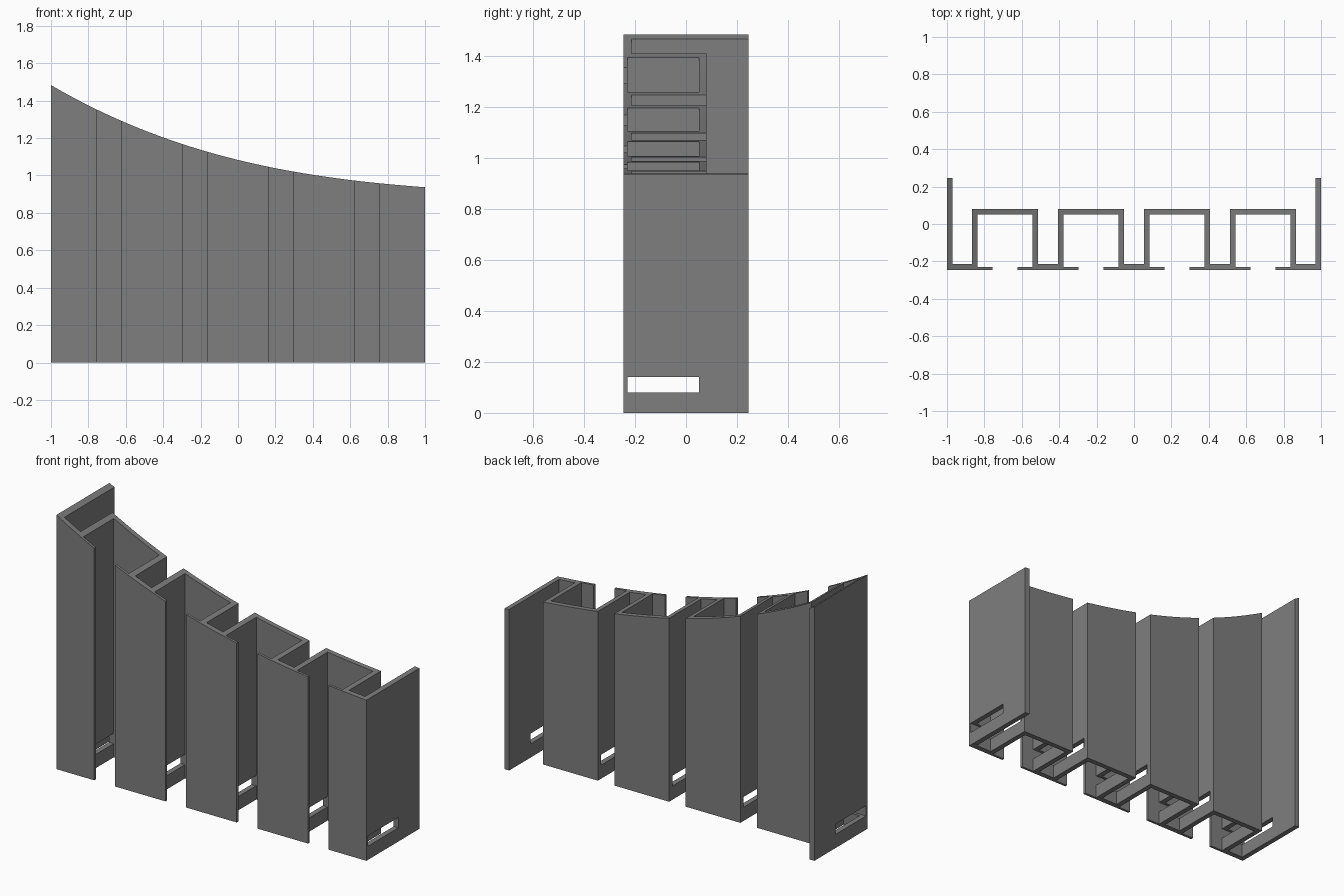
import bpy, bmesh

if "Cube" in bpy.data.objects:
    bpy.data.objects.remove(bpy.data.objects["Cube"])

FRONT, BACK = -0.245, 0.245
LIP, FLANGE = -0.23, -0.214        # rear faces of the thin lips and thick flanges
CH_IN, CH_OUT = 0.05, 0.08         # inner and outer faces of the channel backs
CENTRES = (-0.69, -0.23, 0.23, 0.69)
HALF_OUT, HALF_IN, HALF_GAP = 0.177, 0.147, 0.067


def prism(name, points, offset):
    """Closed polygon extruded along a vector."""
    bm = bmesh.new()
    face = bm.faces.new([bm.verts.new(p) for p in points])
    ext = bmesh.ops.extrude_face_region(bm, geom=[face])
    moved = [v for v in ext["geom"] if isinstance(v, bmesh.types.BMVert)]
    bmesh.ops.translate(bm, verts=moved, vec=offset)
    bmesh.ops.recalc_face_normals(bm, faces=bm.faces[:])
    mesh = bpy.data.meshes.new(name)
    bm.to_mesh(mesh)
    bm.free()
    obj = bpy.data.objects.new(name, mesh)
    bpy.context.collection.objects.link(obj)
    return obj


def cut(obj, cutter):
    """Subtract the cutter and discard it."""
    mod = obj.modifiers.new("cut", "BOOLEAN")
    mod.operation, mod.solver, mod.object = "DIFFERENCE", "EXACT", cutter
    bpy.context.view_layer.objects.active = obj
    bpy.ops.object.modifier_apply(modifier=mod.name)
    bpy.data.objects.remove(cutter, do_unlink=True)


def top_height(x):
    return 1.083 - 0.245 * x + 0.127 * x**2 - 0.028 * x**3


# Plan outline: rear side left to right, around the channels
outline = [(-1, FRONT), (-1, BACK), (-0.97, BACK), (-0.97, FLANGE)]
for c in CENTRES:
    l, r = c - HALF_OUT, c + HALF_OUT
    outline += [(l, FLANGE), (l, CH_OUT), (r, CH_OUT), (r, FLANGE)]
outline += [(0.97, FLANGE), (0.97, BACK), (1, BACK), (1, FRONT)]
# Front side right to left, in and out of each channel opening
for c in reversed(CENTRES):
    l, r = c - HALF_IN, c + HALF_IN
    gl, gr = c - HALF_GAP, c + HALF_GAP
    outline += [(gr, FRONT), (gr, LIP), (r, LIP), (r, CH_IN),
                (l, CH_IN), (l, LIP), (gl, LIP), (gl, FRONT)]

panel = prism("folded_panel", [(x, y, 0) for x, y in outline], (0, 0, 1.7))

# Sweeping top edge
xs = [-1.05 + 2.1 * i / 48 for i in range(49)]
profile = [(x, -0.5, top_height(x)) for x in xs] + [(1.05, -0.5, 2), (-1.05, -0.5, 2)]
cut(panel, prism("top_cutter", profile, (0, 1, 0)))

# Slot through every upright wall near the base
slot = [(-1.2, LIP, 0.08), (-1.2, CH_IN, 0.08), (-1.2, CH_IN, 0.14), (-1.2, LIP, 0.14)]
cut(panel, prism("slot_cutter", slot, (2.4, 0, 0)))

grey = bpy.data.materials.new("mid_grey")
grey.diffuse_color = (0.21, 0.21, 0.21, 1)
grey.use_nodes = True
grey.node_tree.nodes["Principled BSDF"].inputs["Base Color"].default_value = grey.diffuse_color
panel.data.materials.clear()
panel.data.materials.append(grey)
for poly in panel.data.polygons:
    poly.material_index = 0

bpy.ops.object.select_all(action="DESELECT")
panel.select_set(True)
bpy.context.view_layer.objects.active = panel
bpy.ops.object.shade_smooth_by_angle()
